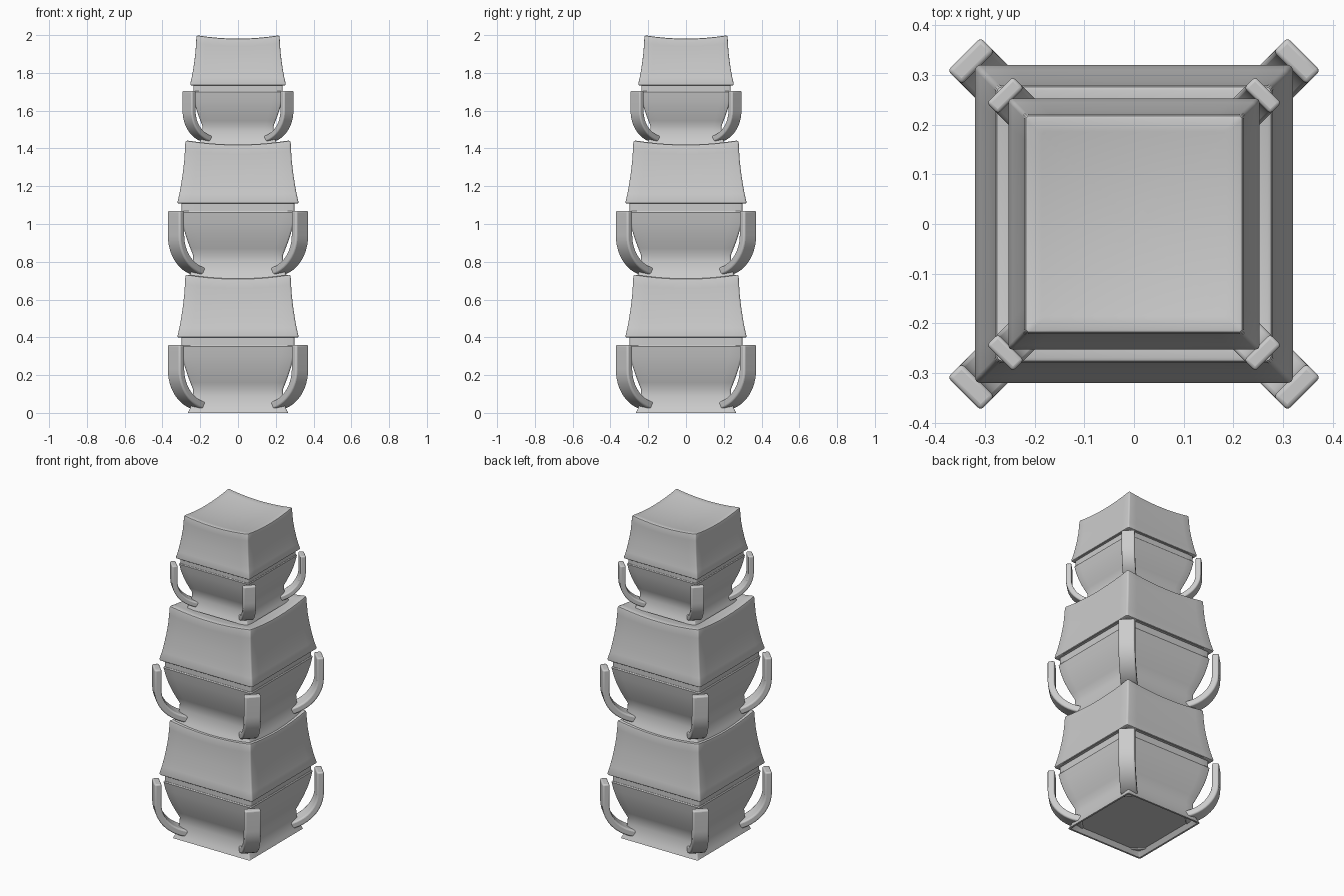
import bpy, bmesh
from math import sin, cos, pi, radians, sqrt

if "Cube" in bpy.data.objects:
    bpy.data.objects.remove(bpy.data.objects["Cube"])


def finish(bm, name, origin, scale):
    bmesh.ops.recalc_face_normals(bm, faces=bm.faces)
    me = bpy.data.meshes.new(name)
    bm.to_mesh(me)
    bm.free()
    ob = bpy.data.objects.new(name, me)
    bpy.context.collection.objects.link(ob)
    ob.location = (0, 0, origin)
    ob.scale = (scale,) * 3
    bpy.ops.object.select_all(action='DESELECT')
    ob.select_set(True)
    bpy.context.view_layer.objects.active = ob
    bpy.ops.object.shade_smooth_by_angle(angle=radians(35))
    return ob


def square_ring(h, radius=0.010, cuts=10, segs=3):
    """Points of a square with rounded corners and subdivided sides."""
    r = min(radius, h * 0.3)
    pts = []
    for q in range(4):
        c, s = round(cos(q * pi / 2)), round(sin(q * pi / 2))
        side = [(h, -(h - r) + 2 * (h - r) * i / cuts) for i in range(cuts)]
        side += [(h - r + r * cos(a), h - r + r * sin(a))
                 for a in (pi / 2 * j / segs for j in range(segs))]
        pts += [(x * c - y * s, x * s + y * c) for x, y in side]
    return pts


def loft(profile, dish=0.023, top=0.278):
    """Stack square rings (z, half width, dish weight), capped at both ends."""
    bm = bmesh.new()
    rings = []
    for z, h, w in profile:
        rings.append([bm.verts.new((x, y, z - w * dish * (2 - (x / top) ** 2 - (y / top) ** 2)))
                      for x, y in square_ring(h)])
    n = len(rings[0])
    for a, b in zip(rings, rings[1:]):
        for i in range(n):
            j = (i + 1) % n
            bm.faces.new((a[i], a[j], b[j], b[i]))
    bm.faces.new(rings[0])
    bm.faces.new(rings[-1])
    return bm


def bracket_mesh(width=0.094, thick=0.04):
    """Four curved corner arms, each an outline in the diagonal plane."""
    bm = bmesh.new()
    rc, zc, ra, za = 0.25, 0.23, 0.234, 0.215
    angles = [i / 12 * radians(80) for i in range(13)]
    outer = [(rc + ra, 0.36)] + [(rc + ra * cos(a), zc - za * sin(a)) for a in angles]
    inner = [(rc + ra - thick, 0.36)] + [
        (rc + (ra - thick) * cos(a), zc - (za - thick) * sin(a)) for a in angles]
    for q in range(4):
        a = pi / 4 + q * pi / 2
        c, s = cos(a), sin(a)
        rows = []
        for (ro, zo), (ri, zi) in zip(outer, inner):
            rows.append([bm.verts.new((r * c - t * s, r * s + t * c, z))
                         for r, z, t in ((ro, zo, -width / 2), (ro, zo, width / 2),
                                         (ri, zi, width / 2), (ri, zi, -width / 2))])
        for u, v in zip(rows, rows[1:]):
            for i in range(4):
                j = (i + 1) % 4
                bm.faces.new((u[i], u[j], v[j], v[i]))
        bm.faces.new(rows[0])
        bm.faces.new(rows[-1])
    return bm


# Flared cup with a hollow foot
cup = [(0.025, 0.235, 0), (0.0, 0.254, 0), (0.0, 0.265, 0), (0.02, 0.256, 0),
       (0.05, 0.244, 0), (0.09, 0.239, 0), (0.125, 0.238, 0), (0.16, 0.252, 0),
       (0.20, 0.267, 0), (0.25, 0.283, 0), (0.30, 0.295, 0), (0.352, 0.304, 0),
       (0.358, 0.300, 0)]
# Narrow neck between cup and block
neck = [(0.34, 0.298, 0), (0.41, 0.298, 0)]
# Tapered block with concave sides and dished top
block = [(0.398, 0.29, 0), (0.398, 0.315, 0), (0.401, 0.319, 0), (0.408, 0.320, 0),
         (0.45, 0.310, 0.05), (0.50, 0.301, 0.15), (0.56, 0.292, 0.35),
         (0.62, 0.285, 0.6), (0.68, 0.281, 0.85), (0.722, 0.279, 1),
         (0.731, 0.276, 1), (0.735, 0.269, 1)]
block += [(0.735, 0.269 * k / 8, 1) for k in (7, 6, 5, 4, 3, 2, 1, 0.1)]

# Three stacked tiers, the top one smaller
for label, z, s in (("lower", 0, 1), ("middle", 0.71, 1), ("upper", 1.42, 0.79)):
    finish(loft(cup), label + "_cup", z, s)
    finish(loft(neck), label + "_neck", z, s)
    finish(loft(block), label + "_block", z, s)
    arms = finish(bracket_mesh(), label + "_corner_brackets", z, s)
    bev = arms.modifiers.new("Bevel", 'BEVEL')
    bev.width = 0.009
    bev.segments = 3
    bev.limit_method = 'ANGLE'
    bev.angle_limit = radians(40)
